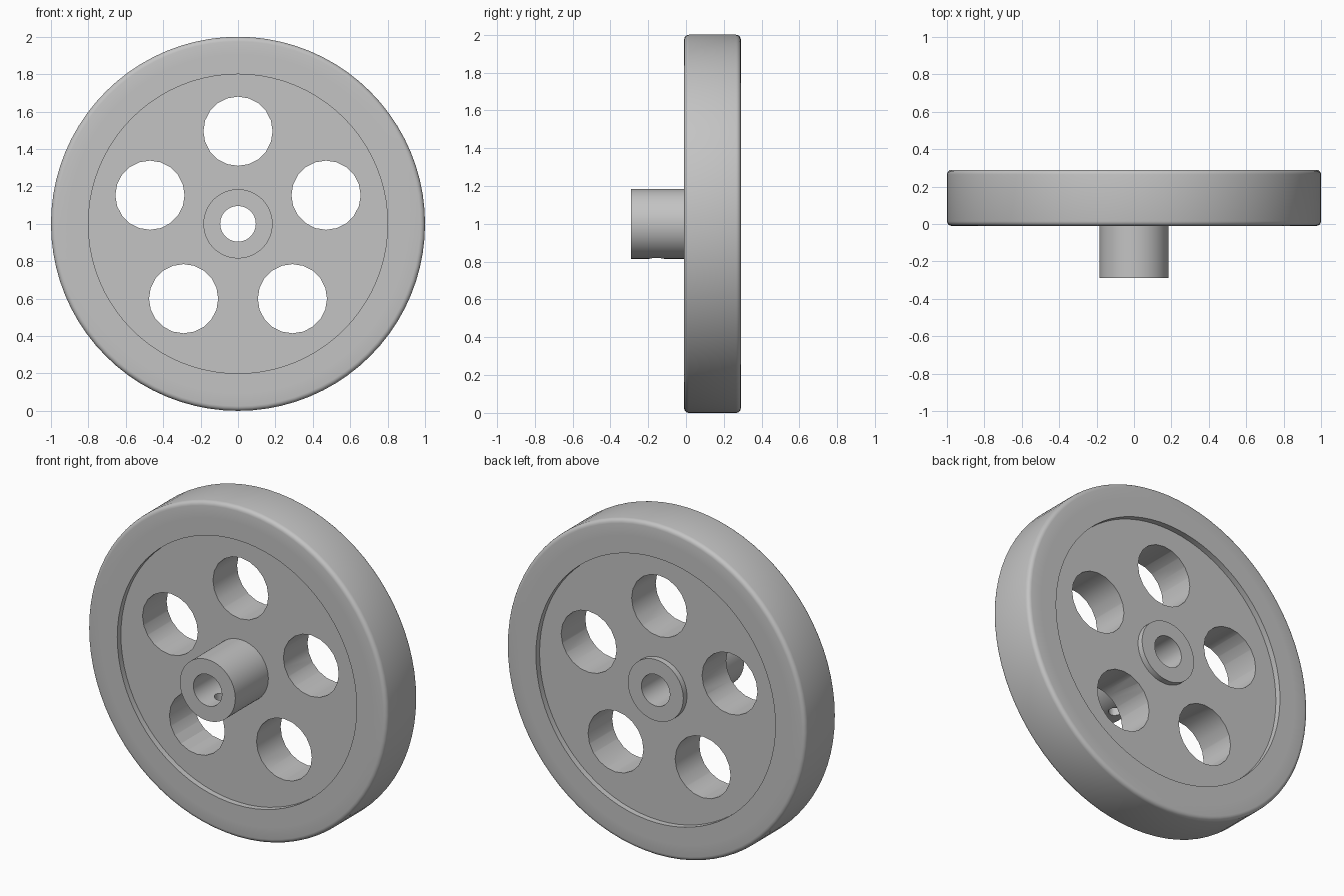
import bpy, bmesh, math
from mathutils import Matrix, Vector

cube = bpy.data.objects.get("Cube")
if cube:
    bpy.data.objects.remove(cube, do_unlink=True)

GREY = (0.55, 0.55, 0.55, 1)
grey = bpy.data.materials.new("plain grey")
grey.use_nodes = True
grey.diffuse_color = GREY
grey.node_tree.nodes["Principled BSDF"].inputs["Base Color"].default_value = GREY

AXLE = Vector((0, 0, 1))
FRONT, BACK = -0.01, 0.29
RECESS = 0.035
HUB_R, BORE_R, WEB_R, SEAT_R = 0.185, 0.095, 0.8, 0.905


def add_object(name, bm):
    mesh = bpy.data.meshes.new(name)
    bmesh.ops.recalc_face_normals(bm, faces=bm.faces)
    bm.to_mesh(mesh)
    bm.free()
    mesh.materials.append(grey)
    obj = bpy.data.objects.new(name, mesh)
    bpy.context.collection.objects.link(obj)
    return obj


def lathe(name, profile, segments):
    """Spin a closed (radius, y) outline around the axle."""
    bm = bmesh.new()
    rings = []
    for i in range(segments):
        a = math.tau * i / segments
        rings.append([bm.verts.new(AXLE + Vector((r * math.sin(a), y, r * math.cos(a))))
                      for r, y in profile])
    n = len(profile)
    for i, ring in enumerate(rings):
        nxt = rings[(i + 1) % segments]
        for j in range(n):
            k = (j + 1) % n
            bm.faces.new((ring[j], ring[k], nxt[k], nxt[j]))
    return add_object(name, bm)


def drill(target, centre, radius, depth, turn, segments=20):
    """Cut a round hole and discard the cutter."""
    bm = bmesh.new()
    bmesh.ops.create_cone(bm, cap_ends=True, segments=segments, radius1=radius,
                          radius2=radius, depth=depth,
                          matrix=Matrix.Translation(centre) @ turn)
    cutter = add_object("hole_cutter", bm)
    cutter.hide_render = True
    mod = target.modifiers.new("hole", "BOOLEAN")
    mod.operation, mod.solver, mod.object = "DIFFERENCE", "EXACT", cutter
    bpy.context.view_layer.objects.active = target
    bpy.ops.object.modifier_apply(modifier=mod.name)
    bpy.data.objects.remove(cutter, do_unlink=True)


def smooth(obj):
    bpy.ops.object.select_all(action="DESELECT")
    obj.select_set(True)
    bpy.context.view_layer.objects.active = obj
    bpy.ops.object.shade_smooth_by_angle(angle=math.radians(32))


# Wheel body: hub, recessed web and raised rim in one outline
body = lathe("wheel_body", [
    (BORE_R, -0.29), (HUB_R, -0.29), (HUB_R, FRONT + RECESS),
    (WEB_R, FRONT + RECESS), (WEB_R, FRONT), (SEAT_R, FRONT),
    (SEAT_R, BACK), (WEB_R, BACK), (WEB_R, BACK - RECESS),
    (HUB_R, BACK - RECESS), (HUB_R, BACK), (BORE_R, BACK)], 80)

# Five lightening holes through the web
for i in range(5):
    a = math.tau * i / 5
    centre = AXLE + Vector((math.sin(a), 0, math.cos(a))) * 0.495 + Vector((0, 0.14, 0))
    drill(body, centre, 0.185, 0.6, Matrix.Rotation(math.pi / 2, 4, "X"))

# Set screw hole in the underside of the hub
drill(body, Vector((0, -0.155, 0.85)), 0.04, 0.25, Matrix.Identity(4))
smooth(body)

# Tyre band with rounded outer corners
ROUND = 0.025
outline = [(SEAT_R, BACK), (SEAT_R, FRONT)]
for y, start in ((FRONT + ROUND, -90), (BACK - ROUND, 0)):
    for step in range(5):
        a = math.radians(start + step * 22.5)
        outline.append((1 - ROUND + ROUND * math.cos(a), y + ROUND * math.sin(a)))
smooth(lathe("tyre", outline, 80))
